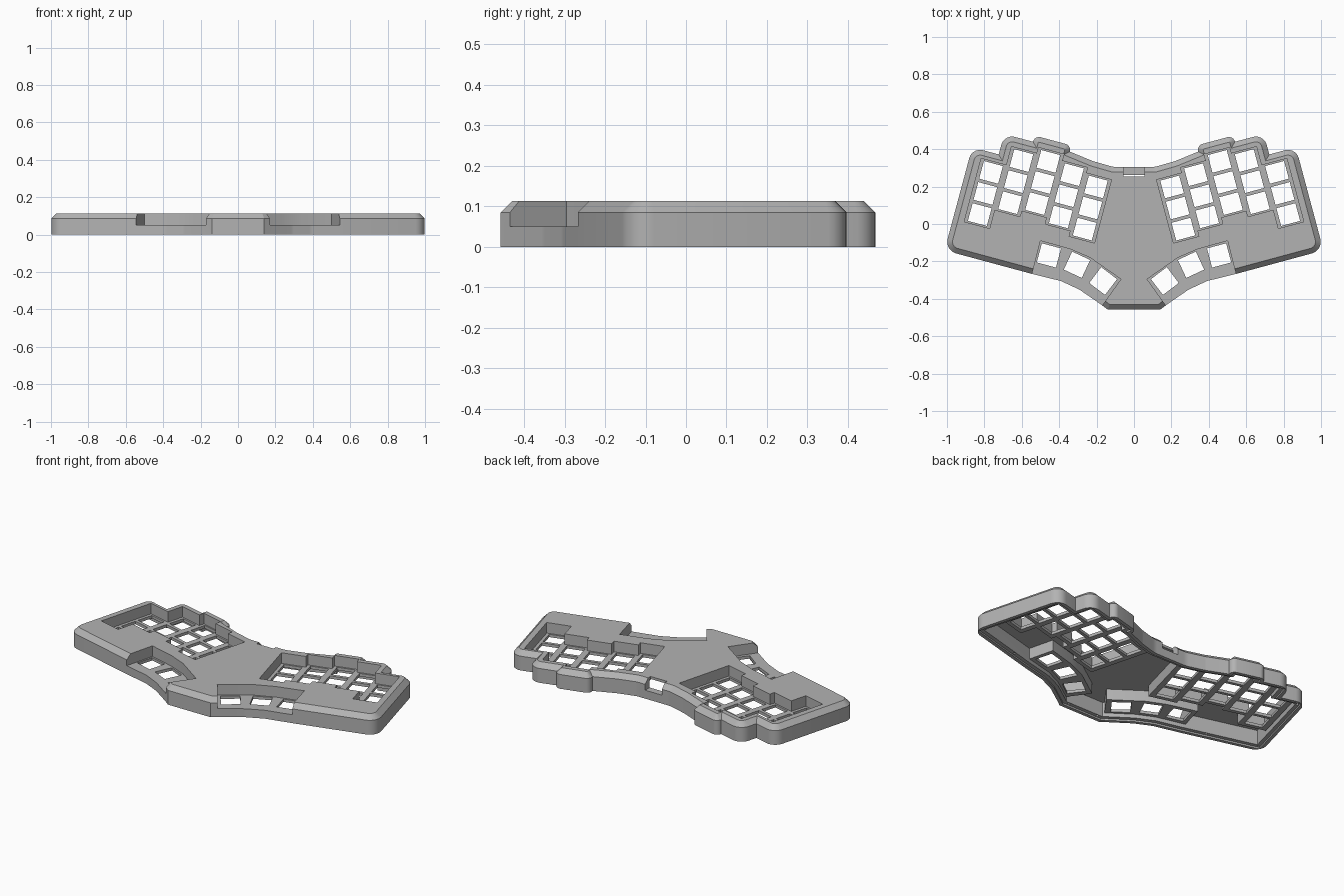
import bpy, bmesh, math
from mathutils import Vector

if "Cube" in bpy.data.objects:
    bpy.data.objects.remove(bpy.data.objects["Cube"])

grey = bpy.data.materials.new("case_grey")
grey.use_nodes = True
grey.diffuse_color = (0.45, 0.45, 0.45, 1)
grey.node_tree.nodes["Principled BSDF"].inputs["Base Color"].default_value = grey.diffuse_color

TILT = math.radians(15)
TOP, EDGE, SHELF, UNDER = 0.113, 0.085, 0.05, 0.033


def tilted(s, v):
    """Point in the splayed frame of the right-hand key block."""
    c, n = math.cos(TILT), math.sin(TILT)
    return (s * c - v * n, s * n + v * c)


def offset(pts, d):
    """Move every side of a counter-clockwise polygon inwards by d."""
    out = []
    for i, p in enumerate(pts):
        p, a, b = Vector(p), Vector(pts[i - 1]), Vector(pts[(i + 1) % len(pts)])
        e, f = (p - a).normalized(), (b - p).normalized()
        n, m = Vector((-e.y, e.x)), Vector((-f.y, f.x))
        out.append(p + (n + m) * d / (1 + n.dot(m)))
    return out


def fillet(pts, radii, steps=7):
    """Round each corner that has a radius."""
    out = []
    for i, p in enumerate(pts):
        if radii[i] <= 0:
            out.append(p)
            continue
        a, b = (pts[i - 1] - p).normalized(), (pts[(i + 1) % len(pts)] - p).normalized()
        half = a.angle(b) / 2
        t = radii[i] / math.tan(half)
        centre = p + (a + b).normalized() * radii[i] / math.sin(half)
        start, end = p + a * t - centre, p + b * t - centre
        sweep = start.angle(end)
        for k in range(steps + 1):
            w = k / steps
            q = (start * math.sin((1 - w) * sweep) + end * math.sin(w * sweep)) / math.sin(sweep)
            out.append(centre + q)
    return out


def loft(bm, rings):
    """Closed solid through (points, z) rings."""
    loops = [[bm.verts.new((p[0], p[1], z)) for p in pts] for pts, z in rings]
    bm.faces.new(loops[0][::-1])
    bm.faces.new(loops[-1])
    for lo, hi in zip(loops, loops[1:]):
        for i in range(len(lo)):
            bm.faces.new((lo[i - 1], lo[i], hi[i], hi[i - 1]))


def solid(name, stacks):
    bm = bmesh.new()
    for rings in stacks:
        loft(bm, rings)
    bmesh.ops.recalc_face_normals(bm, faces=bm.faces)
    me = bpy.data.meshes.new(name)
    bm.to_mesh(me)
    bm.free()
    ob = bpy.data.objects.new(name, me)
    bpy.context.scene.collection.objects.link(ob)
    me.materials.append(grey)
    return ob


def prism(pts, z0, z1):
    return [(pts, z0), (pts, z1)]


def subtract(target, cutter):
    mod = target.modifiers.new("cut", 'BOOLEAN')
    mod.operation, mod.solver, mod.object = 'DIFFERENCE', 'EXACT', cutter
    bpy.context.view_layer.update()
    ev = target.evaluated_get(bpy.context.evaluated_depsgraph_get())
    me = bpy.data.meshes.new_from_object(ev)
    target.modifiers.clear()
    target.data = me
    bpy.data.objects.remove(cutter)


def flip(pts):
    return [(-p[0], p[1]) for p in reversed(pts)]


def both(pts):
    return [pts, flip(pts)]


def rect(centre, w, h, angle):
    c, n = math.cos(angle), math.sin(angle)
    return [(centre[0] + x * c - y * n, centre[1] + x * n + y * c)
            for x, y in ((-w/2, -h/2), (w/2, -h/2), (w/2, h/2), (-w/2, h/2))]


# Case outline: right half corners with radii, from back centre round to front
half = [((0.11, 0.305), 0.12), (tilted(0.30, 0.268), 0.1), (tilted(0.432, 0.285), 0),
        (tilted(0.432, 0.319), 0.032), (tilted(0.635, 0.319), 0.032),
        (tilted(0.635, 0.285), 0), (tilted(0.795, 0.285), 0.06),
        (tilted(0.795, 0.172), 0), (tilted(0.942, 0.172), 0.06),
        (tilted(0.942, -0.398), 0.065), ((0.545, -0.267), 0.1), ((0.39, -0.305), 0.1),
        ((0.29, -0.352), 0.1), ((0.17, -0.435), 0), ((0.14, -0.458), 0)]
corners = [c for c, r in half]
radii = [r for c, r in half]
outline = flip(corners)[::1] + corners
outline, radii = outline[::-1], (radii[::-1] + radii)[::-1]


def contour(d):
    return fillet(offset(outline, d), [max(r - d, 0.004) if r else 0 for r in radii])


case = solid("keyboard_case", [[(contour(0), 0), (contour(0), EDGE), (contour(0.028), TOP)]])

# Key wells: five staggered columns of three keys
S0, PITCH, ROW, BASE = 0.1775, 0.1405, 0.1167, -0.153
stagger = [0, 0.03, 0.066, 0.033, -0.07]
lower, upper, holes = [], [], []
for k, lift in enumerate(stagger):
    s, v = S0 + k * PITCH, BASE + lift
    lower += [tilted(s, v), tilted(s + PITCH, v)]
    upper += [tilted(s, v + 3 * ROW), tilted(s + PITCH, v + 3 * ROW)]
    for r in range(3):
        holes += both(rect(tilted(s + PITCH / 2, v + (r + 0.5) * ROW), 0.105, 0.098, TILT))
key_well = lower + upper[::-1]

# Thumb wells: open to the front edge, three keys in an arc
thumb_well = [(0.21, -0.491), (0.565, -0.346), (0.545, -0.267), (0.50, -0.09),
              (0.342, -0.134), (0.235, -0.18), (0.07, -0.295)]
for centre, deg in (((0.455, -0.168), 15), ((0.305, -0.218), 25), ((0.165, -0.305), 37)):
    holes += both(rect(centre, 0.106, 0.106, math.radians(deg)))

# Hollow underside, leaving walls around the wells
cavity = solid("cavity", [prism(offset(outline, 0.042), -0.02, 0.098)])
for well in (key_well, thumb_well):
    subtract(cavity, solid("well_walls", [prism(p, UNDER, 0.2) for p in both(offset(well, -0.014))]))
subtract(case, cavity)

# Ledge for the bottom cover
subtract(case, solid("ledge", [prism(offset(outline, 0.02), -0.02, 0.01)]))

# Open the wells, key holes and the rear cable notch
subtract(case, solid("key_wells", [prism(p, SHELF, 0.2) for p in both(key_well)]))
subtract(case, solid("thumb_wells", [prism(p, SHELF, 0.2) for p in both(thumb_well)]))
subtract(case, solid("key_holes", [prism(p, -0.05, 0.08) for p in holes]))
subtract(case, solid("cable_notch", [prism(rect((0, 0.305), 0.11, 0.1, 0), SHELF, 0.2)]))

# Screw holes in the ledge
screws = []
for x, y in (tilted(0.91, 0.13), tilted(0.91, -0.366), tilted(0.60, -0.367),
             tilted(0.60, 0.288), (0.10, -0.427), (0.08, 0.274)):
    ring = [(x + 0.007 * math.cos(a * math.pi / 6), y + 0.007 * math.sin(a * math.pi / 6))
            for a in range(12)]
    screws += both(ring)
subtract(case, solid("screw_holes", [prism(p, -0.02, 0.03) for p in screws]))

bpy.ops.object.select_all(action='DESELECT')
case.select_set(True)
bpy.context.view_layer.objects.active = case
bpy.ops.object.shade_smooth_by_angle(angle=math.radians(25))
